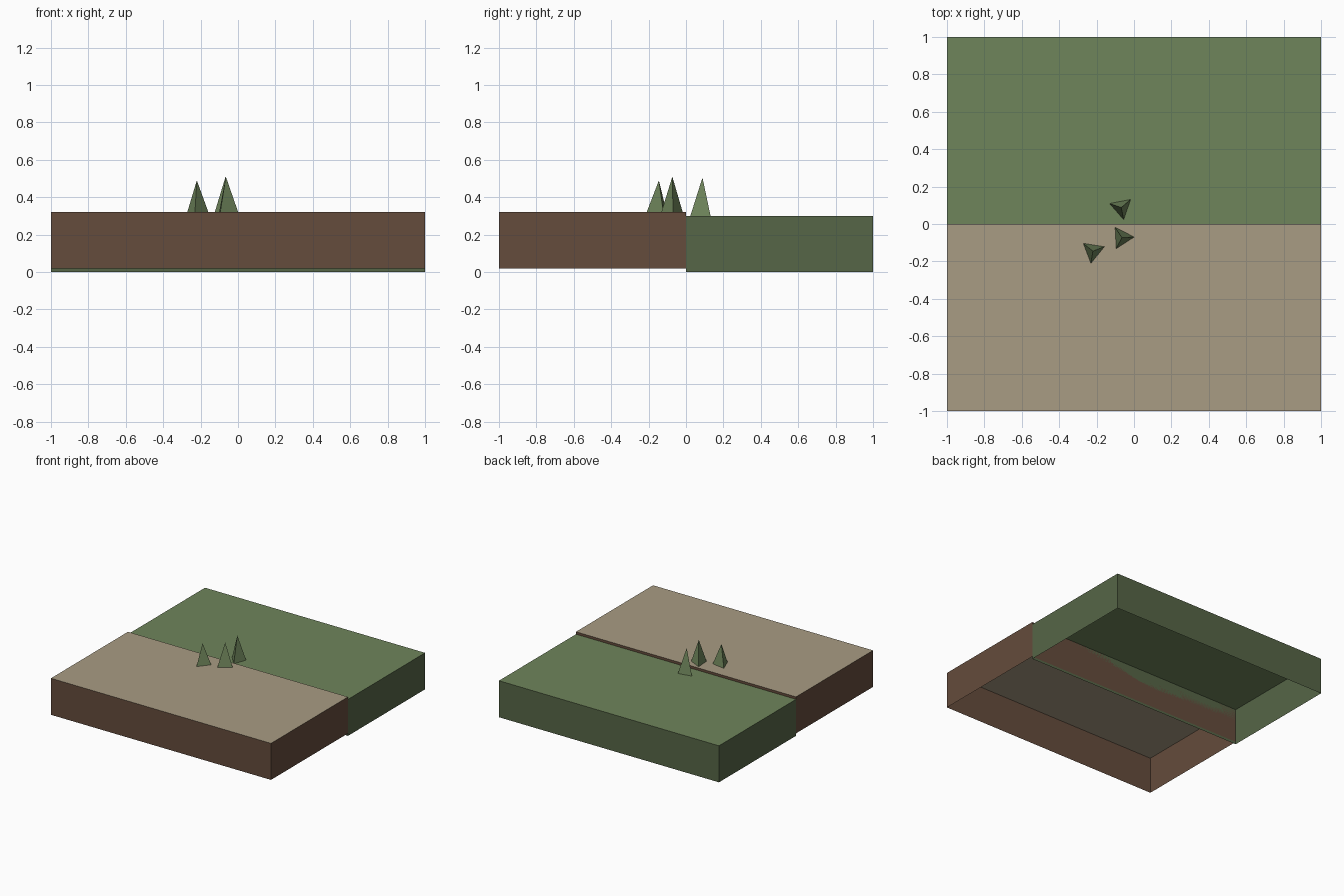
import bpy
import bmesh
from math import radians

if "Cube" in bpy.data.objects:
    bpy.data.objects.remove(bpy.data.objects["Cube"], do_unlink=True)


def material(name, hex_code):
    """Flat material from an sRGB hex code, stored as linear values."""
    srgb = [int(hex_code[i:i + 2], 16) / 255 for i in range(0, 6, 2)]
    color = [((c + 0.055) / 1.055) ** 2.4 for c in srgb] + [1]
    mat = bpy.data.materials.new(name)
    mat.use_nodes = True
    mat.diffuse_color = color
    mat.node_tree.nodes["Principled BSDF"].inputs["Base Color"].default_value = color
    return mat


grass = material("grass green", "6F855B")
grass_side = material("dark grass green", "566647")
sand = material("sandy tan", "A99C83")
soil = material("soil brown", "654C3C")


def finish(bm, name, mats):
    bm.normal_update()
    mesh = bpy.data.meshes.new(name)
    bm.to_mesh(mesh)
    bm.free()
    for mat in mats:
        mesh.materials.append(mat)
    obj = bpy.data.objects.new(name, mesh)
    bpy.context.collection.objects.link(obj)
    return obj


def open_slab(name, y_mid, z_low, side_mat, top_mat):
    """Box without a bottom, its top face in a second colour."""
    bm = bmesh.new()
    bmesh.ops.create_cube(bm, size=1)
    bmesh.ops.scale(bm, vec=(2, 1, 0.3), verts=bm.verts)
    bmesh.ops.translate(bm, vec=(0, y_mid, z_low + 0.15), verts=bm.verts)
    bm.normal_update()
    bottom = [f for f in bm.faces if f.normal.z < -0.5]
    bmesh.ops.delete(bm, geom=bottom, context='FACES_ONLY')
    for face in bm.faces:
        face.material_index = 1 if face.normal.z > 0.5 else 0
    return finish(bm, name, (side_mat, top_mat))


def tree(name, x, y, base, height, turn):
    """Three-sided pyramid tree with a corner at the turn angle."""
    bm = bmesh.new()
    corners = bmesh.ops.create_cone(bm, cap_ends=True, segments=3, radius1=0.066,
                                    radius2=0, depth=height)["verts"]
    bmesh.ops.remove_doubles(bm, verts=corners, dist=0.0001)
    # Measure the first base corner so the turn is absolute
    corner = min(bm.verts, key=lambda v: v.co.z).co.to_2d()
    start = corner.angle_signed((1, 0))
    obj = finish(bm, name, (grass,))
    obj.location = (x, y, base + height / 2)
    obj.rotation_euler.z = radians(turn) - start
    return obj


# Ground: raised sandy half in front, lower grassy half behind
open_slab("sand_block", -0.5, 0.02, soil, sand)
open_slab("grass_block", 0.5, 0.0, grass_side, grass)

# Small trees near the border
tree("tree_front", -0.22, -0.145, 0.32, 0.17, 21)
tree("tree_middle", -0.065, -0.073, 0.32, 0.19, 3)
tree("tree_back", -0.068, 0.088, 0.30, 0.205, 41)
